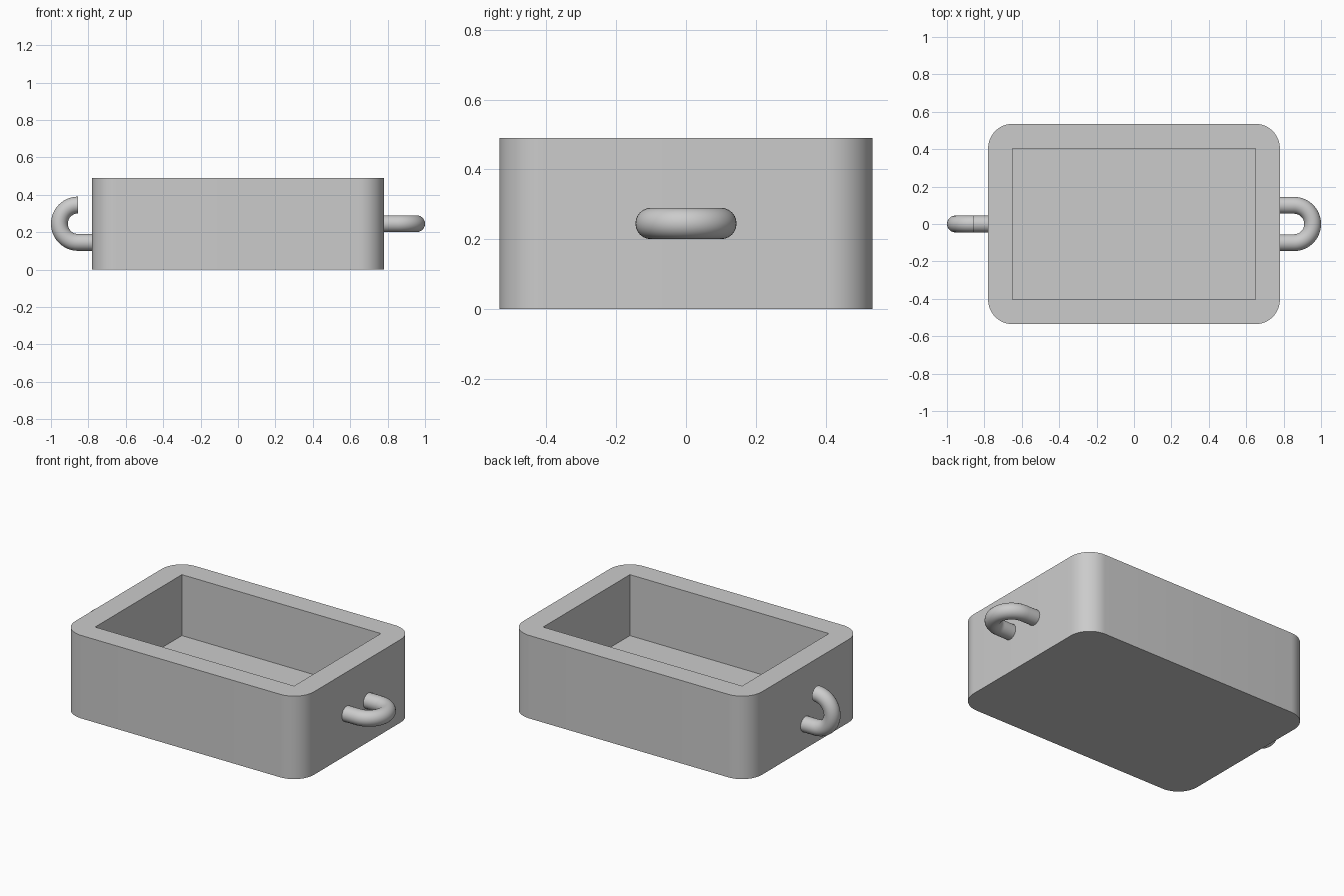
import bpy, bmesh, math
from mathutils import Vector

default = bpy.data.objects.get("Cube")
if default:
    bpy.data.objects.remove(default, do_unlink=True)

# One grey for the whole model
grey = bpy.data.materials.new("plain grey")
grey.use_nodes = True
colour = (0.6, 0.6, 0.6, 1)
grey.diffuse_color = colour
grey.node_tree.nodes["Principled BSDF"].inputs["Base Color"].default_value = colour

HALF_X, HALF_Y, HEIGHT = 0.78, 0.535, 0.49
WALL = 0.13
MID_Z = HEIGHT / 2
TUBE, BEND = 0.045, 0.1


def add_mesh(name, bm):
    bmesh.ops.recalc_face_normals(bm, faces=bm.faces)
    mesh = bpy.data.meshes.new(name)
    bm.to_mesh(mesh)
    bm.free()
    mesh.materials.append(grey)
    obj = bpy.data.objects.new(name, mesh)
    bpy.context.collection.objects.link(obj)
    return obj


def smooth(obj):
    bpy.ops.object.select_all(action="DESELECT")
    obj.select_set(True)
    bpy.context.view_layer.objects.active = obj
    bpy.ops.object.shade_smooth_by_angle(angle=math.radians(35))


def block(half_x, half_y, bottom, top):
    bm = bmesh.new()
    bmesh.ops.create_cube(bm, size=1)
    bmesh.ops.scale(bm, verts=bm.verts, vec=(2 * half_x, 2 * half_y, top - bottom))
    bmesh.ops.translate(bm, verts=bm.verts, vec=(0, 0, (top + bottom) / 2))
    return bm


# Tray: block with rounded upright corners and a square-cornered cavity
bm = block(HALF_X, HALF_Y, 0, HEIGHT)
upright = [e for e in bm.edges if abs(e.verts[0].co.z - e.verts[1].co.z) > 0.1]
bmesh.ops.bevel(bm, geom=upright, offset=WALL, segments=12, profile=0.5, affect="EDGES")
tray = add_mesh("tray", bm)

cutter = add_mesh("cavity_cutter", block(HALF_X - WALL, HALF_Y - WALL, WALL, HEIGHT + 0.2))
cutter.hide_render = True
cut = tray.modifiers.new("cavity", "BOOLEAN")
cut.operation = "DIFFERENCE"
cut.solver = "EXACT"
cut.object = cutter
bpy.context.view_layer.objects.active = tray
bpy.ops.object.modifier_apply(modifier=cut.name)
bpy.data.objects.remove(cutter, do_unlink=True)
smooth(tray)


# Loops: round rod swept along a half-circle bend with straight legs
def loop(name, side, across, first_end, second_end, steps=24, sides=24):
    centre = Vector((side * (1 - TUBE - BEND), 0, MID_Z))
    out = Vector((side, 0, 0))
    normal = out.cross(across)
    rings = []
    path = [(first_end, -math.pi / 2)]
    path += [(0, math.pi * (i / steps - 0.5)) for i in range(steps + 1)]
    if second_end:
        path.append((second_end, math.pi / 2))
    bm = bmesh.new()
    for leg, a in path:
        radial = out * math.cos(a) + across * math.sin(a)
        point = centre + radial * BEND - out * leg
        ring = []
        for k in range(sides):
            t = math.tau * k / sides
            ring.append(bm.verts.new(point + TUBE * (radial * math.cos(t) + normal * math.sin(t))))
        rings.append(ring)
    for r, s in zip(rings, rings[1:]):
        for k in range(sides):
            n = (k + 1) % sides
            bm.faces.new((r[k], r[n], s[n], s[k]))
    bm.faces.new(rings[0])
    bm.faces.new(rings[-1])
    smooth(add_mesh(name, bm))


# Closed flat loop on one end, open upright hook on the other
loop("flat_loop", 1, Vector((0, 1, 0)), WALL * 0.75, WALL * 0.75)
loop("upright_hook", -1, Vector((0, 0, 1)), WALL * 0.75, 0)
